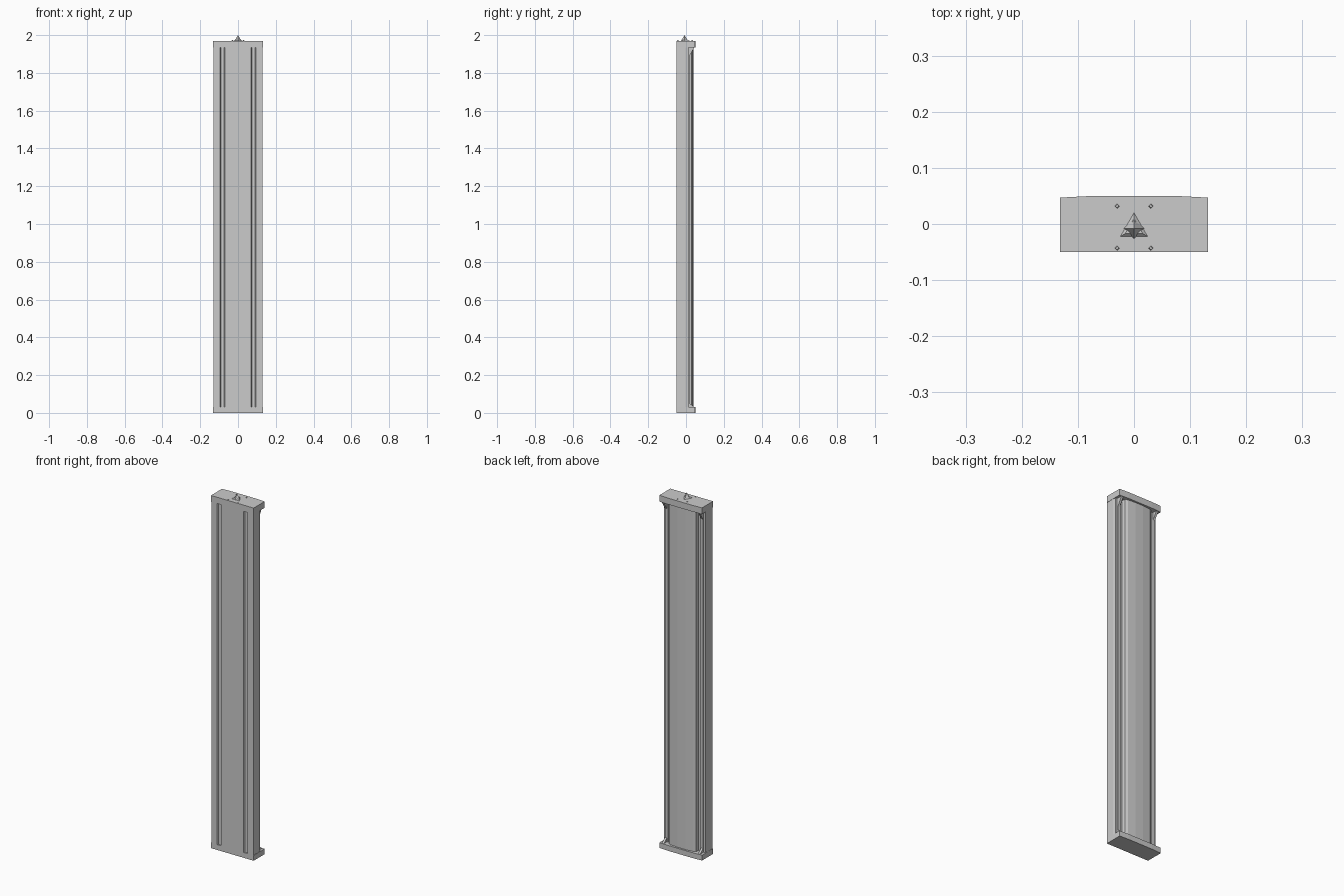
import bpy, bmesh

if "Cube" in bpy.data.objects:
    bpy.data.objects.remove(bpy.data.objects["Cube"])


def finish(name, bm):
    bmesh.ops.recalc_face_normals(bm, faces=bm.faces[:])
    mesh = bpy.data.meshes.new(name)
    bm.to_mesh(mesh)
    bm.free()
    obj = bpy.data.objects.new(name, mesh)
    bpy.context.collection.objects.link(obj)
    return obj


def extrude_outline(name, half, z0, z1):
    """Mirror a half outline (front centre to back centre) in x and extrude it up."""
    outline = half + [(-x, y) for x, y in reversed(half)]
    bm = bmesh.new()
    face = bm.faces.new([bm.verts.new((x, y, z0)) for x, y in outline])
    ext = bmesh.ops.extrude_face_region(bm, geom=[face])
    verts = [v for v in ext["geom"] if isinstance(v, bmesh.types.BMVert)]
    bmesh.ops.translate(bm, verts=verts, vec=(0, 0, z1 - z0))
    return finish(name, bm)


def cone(name, loc, r, h, sides, r2=0.0):
    bm = bmesh.new()
    bmesh.ops.create_cone(bm, cap_ends=True, segments=sides, radius1=r, radius2=r2, depth=h)
    bmesh.ops.translate(bm, verts=bm.verts[:], vec=(loc[0], loc[1], loc[2] + h / 2))
    return finish(name, bm)


def gusset(name, x, z, dz):
    """Small wedge joining the back of the body to an end cap."""
    bm = bmesh.new()
    sides = []
    for dx in (-0.006, 0.006):
        sides.append([bm.verts.new((x + dx, y, zz))
                      for y, zz in ((0.01, z), (0.045, z), (0.01, z + dz))])
    a, b = sides
    bm.faces.new(a)
    bm.faces.new(b)
    for i in range(3):
        j = (i + 1) % 3
        bm.faces.new((a[i], a[j], b[j], b[i]))
    return finish(name, bm)


# Main panel: two front grooves, side channels and a raised back panel
body_half = [(0.07, -0.05), (0.074, -0.043), (0.091, -0.043), (0.095, -0.05),
             (0.13, -0.05), (0.131, -0.005), (0.128, 0.012), (0.118, 0.012),
             (0.118, 0.018), (0.098, 0.018), (0.095, 0.012), (0.086, 0.012),
             (0.083, 0.03), (0.07, 0.036), (0.025, 0.04)]
extrude_outline("panel_body", body_half, 0.028, 1.94)

# End caps, overhanging at the back
cap_half = [(0.132, -0.05), (0.132, 0.047), (0.075, 0.05)]
extrude_outline("top_cap", cap_half, 1.935, 1.97)
extrude_outline("bottom_cap", cap_half, 0.0, 0.03)

# Wedges under and over the caps
for s, side in ((1, "right"), (-1, "left")):
    gusset("top_gusset_" + side, s * 0.112, 1.936, -0.06)
    gusset("bottom_gusset_" + side, s * 0.112, 0.029, 0.03)

# Top spike and four small studs
cone("top_spike_base", (0, -0.008, 1.968), 0.032, 0.007, 3, 0.018)
cone("top_spike", (0, -0.008, 1.97), 0.018, 0.03, 4)
for x in (-0.03, 0.03):
    for y in (-0.043, 0.032):
        cone("top_stud", (x, y, 1.968), 0.005, 0.005, 4, 0.003)
